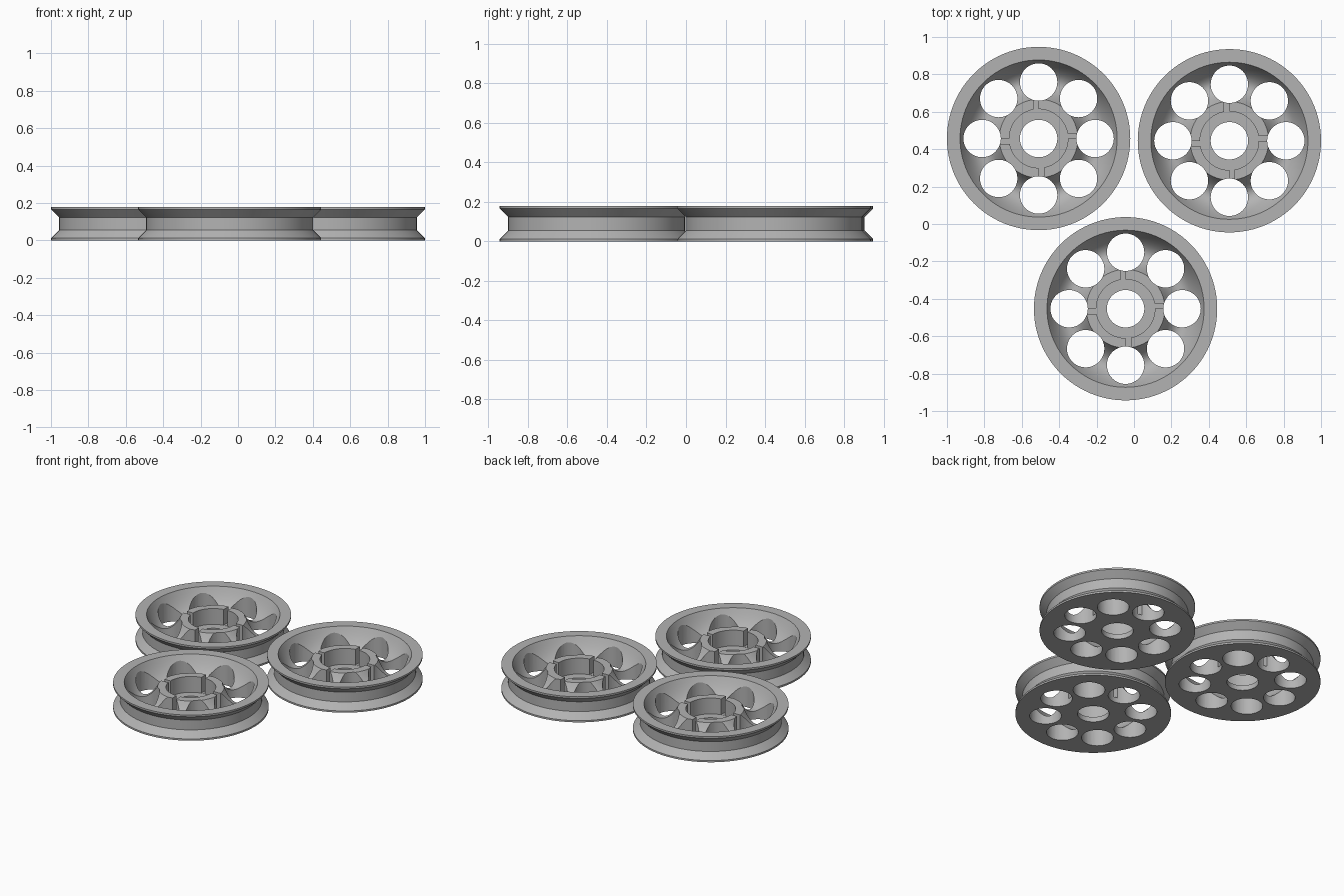
import bpy, bmesh, math
from mathutils import Matrix

if "Cube" in bpy.data.objects:
    bpy.data.objects.remove(bpy.data.objects["Cube"])

CENTRES = [(-0.51, 0.457), (0.51, 0.445), (-0.045, -0.453)]
R, H = 0.49, 0.178          # wheel radius and height
HUB_R, HUB_Z = 0.21, 0.145  # hub outer radius and top
FLOOR = 0.035               # bearing pocket floor

grey = bpy.data.materials.new("grey")
grey.diffuse_color = (0.45, 0.45, 0.45, 1)
grey.use_nodes = True
grey.node_tree.nodes["Principled BSDF"].inputs["Base Color"].default_value = grey.diffuse_color


def new_object(name, bm):
    bmesh.ops.recalc_face_normals(bm, faces=bm.faces)
    me = bpy.data.meshes.new(name)
    bm.to_mesh(me)
    bm.free()
    ob = bpy.data.objects.new(name, me)
    bpy.context.collection.objects.link(ob)
    return ob


def revolve(name, profile, steps=96):
    bm = bmesh.new()
    rings = [[bm.verts.new((r * math.cos(a), r * math.sin(a), z)) for r, z in profile]
             for a in (2 * math.pi * i / steps for i in range(steps))]
    n = len(profile)
    for i in range(steps):
        a, b = rings[i], rings[(i + 1) % steps]
        for j in range(n):
            k = (j + 1) % n
            bm.faces.new((a[j], b[j], b[k], a[k]))
    return new_object(name, bm)


# Curved trough between hub and rim
trough = []
for i in range(17):
    u = -1 + i / 8
    trough.append((0.315 + 0.105 * u,
                   HUB_Z + (H - HUB_Z) * (u + 1) / 2 - 0.105 * (1 - u * u)))

# V-grooved rim, trough, hub and stepped bore as one section
profile = [(0.10, 0), (R, 0), (R, 0.012), (0.447, 0.055), (0.447, 0.123),
           (R, 0.166), (R, H)] + trough[::-1] + [(0.157, HUB_Z), (0.157, FLOOR), (0.10, FLOOR)]
wheel = revolve("wheel", profile)
wheel.data.materials.append(grey)

# Eight round lightening holes
bm = bmesh.new()
for i in range(8):
    a = i * math.pi / 4
    bmesh.ops.create_cone(bm, cap_ends=True, segments=48, radius1=0.1, radius2=0.1, depth=1,
                          matrix=Matrix.Translation((0.302 * math.cos(a), 0.302 * math.sin(a), 0)))
holes = new_object("hole_cutter", bm)

# Four hub slots, each set to one side of its axis
bm = bmesh.new()
for i in range(4):
    m = (Matrix.Rotation(i * math.pi / 2, 4, 'Z')
         @ Matrix.Translation((0.18, 0.014, FLOOR + 0.101))
         @ Matrix.Diagonal((0.08, 0.028, 0.2, 1)))
    bmesh.ops.create_cube(bm, size=1, matrix=m)
slots = new_object("slot_cutter", bm)

for cutter in (holes, slots):
    cutter.hide_render = True
    mod = wheel.modifiers.new(cutter.name, 'BOOLEAN')
    mod.operation = 'DIFFERENCE'
    mod.solver = 'EXACT'
    mod.object = cutter

# Bake the cuts, then place three identical wheels
deps = bpy.context.evaluated_depsgraph_get()
mesh = bpy.data.meshes.new_from_object(wheel.evaluated_get(deps))
wheel.modifiers.clear()
wheel.data = mesh
for cutter in (holes, slots):
    bpy.data.objects.remove(cutter)
bpy.context.view_layer.objects.active = wheel
wheel.select_set(True)
bpy.ops.object.shade_smooth_by_angle(angle=math.radians(25))
for i, (x, y) in enumerate(CENTRES):
    ob = wheel if i == 0 else wheel.copy()
    if i:
        bpy.context.collection.objects.link(ob)
    ob.name = ("left_wheel", "right_wheel", "front_wheel")[i]
    ob.location = (x, y, 0)
